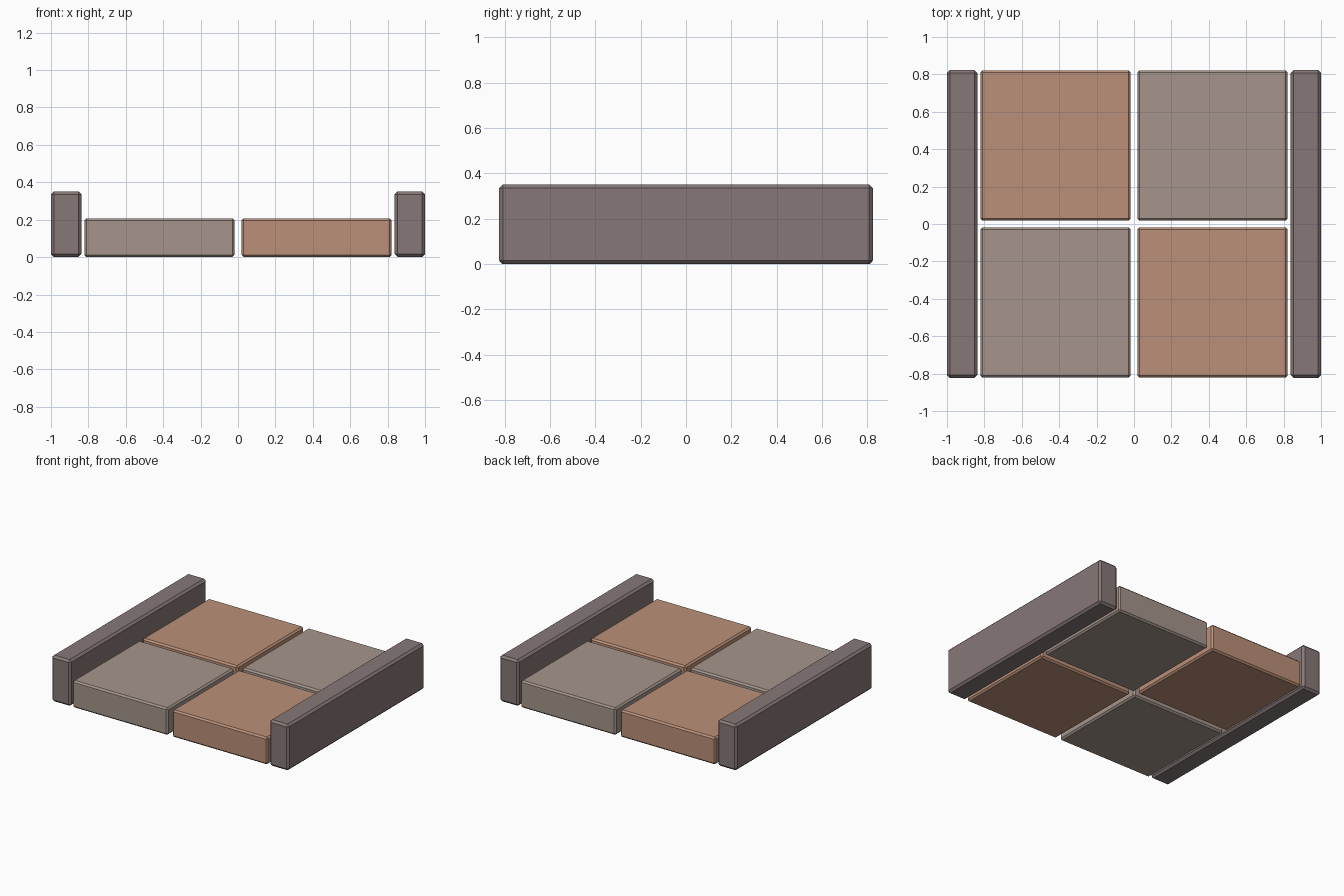
import bpy, bmesh

if "Cube" in bpy.data.objects:
    bpy.data.objects.remove(bpy.data.objects["Cube"])

def material(name, rgb):
    m = bpy.data.materials.new(name)
    m.diffuse_color = (*rgb, 1)
    m.use_nodes = True
    m.node_tree.nodes["Principled BSDF"].inputs["Base Color"].default_value = m.diffuse_color
    return m

def chamfered_box(name, center, size, bevel, mat):
    bm = bmesh.new()
    bmesh.ops.create_cube(bm, size=1)
    for v in bm.verts:
        v.co = [c * s for c, s in zip(v.co, size)]
    bmesh.ops.bevel(bm, geom=bm.edges[:], offset=bevel, segments=1,
                    affect='EDGES', profile=0.5)
    mesh = bpy.data.meshes.new(name)
    bm.to_mesh(mesh)
    bm.free()
    mesh.materials.append(mat)
    ob = bpy.data.objects.new(name, mesh)
    ob.location = center
    bpy.context.collection.objects.link(ob)

clay = material("clay", (0.50, 0.28, 0.19))
stone = material("stone", (0.38, 0.30, 0.26))
dark_stone = material("dark_stone", (0.24, 0.19, 0.185))

# Floor tiles in a checkerboard
TILE, TILE_H, TILE_POS = 0.804, 0.207, 0.42
for sx, side in ((-1, "left"), (1, "right")):
    for sy, end in ((-1, "front"), (1, "back")):
        chamfered_box(f"floor_tile_{end}_{side}",
                      (sx * TILE_POS, sy * TILE_POS, TILE_H / 2),
                      (TILE, TILE, TILE_H), 0.012,
                      clay if sx != sy else stone)

# Low side walls
WALL_W, WALL_L, WALL_H = 0.162, 1.648, 0.352
for sx, side in ((-1, "left"), (1, "right")):
    chamfered_box(f"side_wall_{side}",
                  (sx * (1 - WALL_W / 2), 0, WALL_H / 2),
                  (WALL_W, WALL_L, WALL_H), 0.016, dark_stone)
